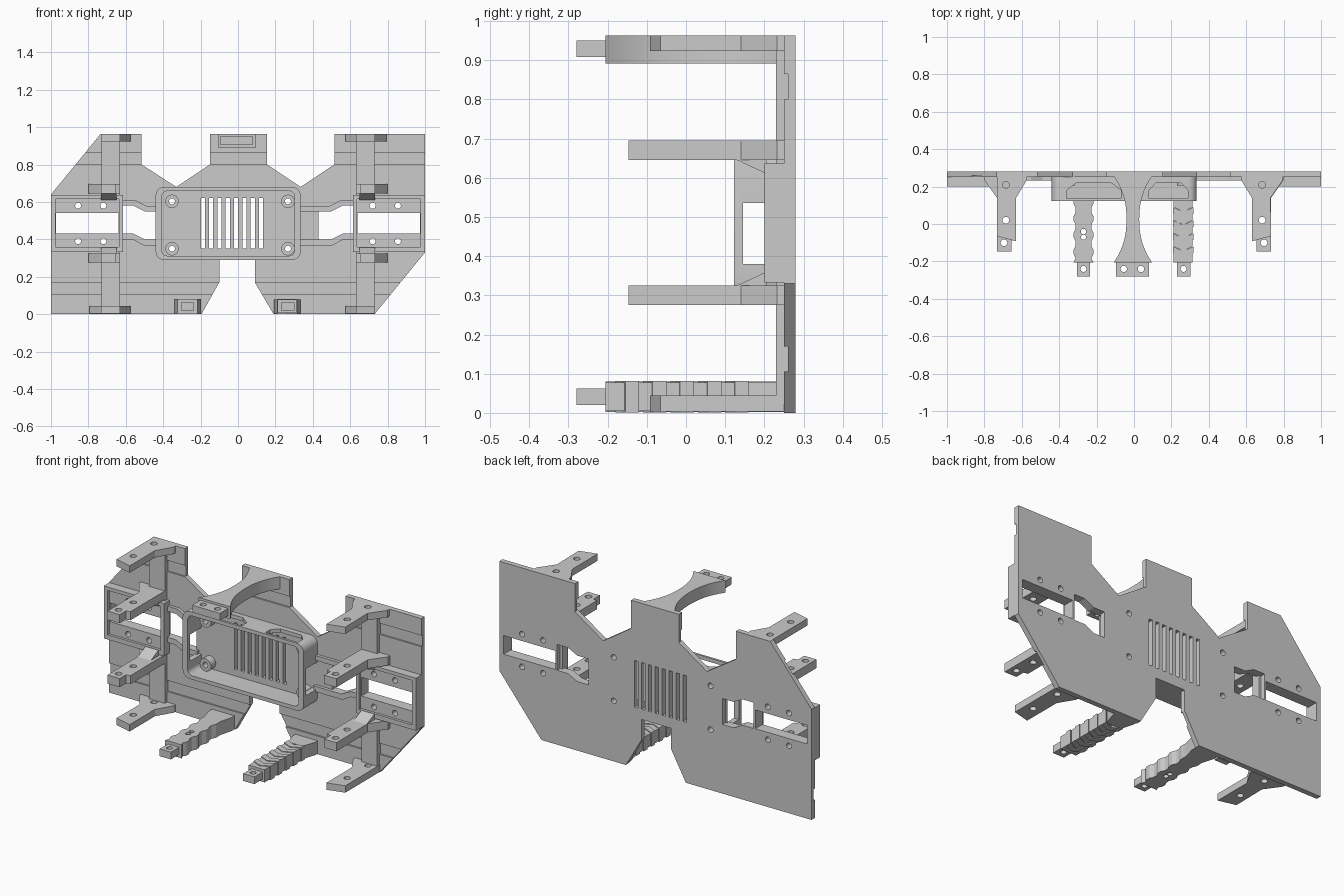
import bpy, bmesh, math

if "Cube" in bpy.data.objects:
    bpy.data.objects.remove(bpy.data.objects["Cube"])


def prism(name, pts, axis, lo, hi):
    """Extrude a 2D outline along an axis: x takes (y,z), y takes (x,z), z takes (x,y)."""
    place = {'x': lambda a, b, t: (t, a, b), 'y': lambda a, b, t: (a, t, b),
             'z': lambda a, b, t: (a, b, t)}[axis]
    bm = bmesh.new()
    rings = [[bm.verts.new(place(a, b, t)) for a, b in pts] for t in (lo, hi)]
    bm.faces.new(rings[0])
    bm.faces.new(rings[1])
    n = len(pts)
    for i in range(n):
        j = (i + 1) % n
        bm.faces.new((rings[0][i], rings[0][j], rings[1][j], rings[1][i]))
    bmesh.ops.recalc_face_normals(bm, faces=bm.faces)
    me = bpy.data.meshes.new(name)
    bm.to_mesh(me)
    bm.free()
    ob = bpy.data.objects.new(name, me)
    bpy.context.collection.objects.link(ob)
    return ob


def rect(a, b, c, d):
    return [(a, c), (b, c), (b, d), (a, d)]


def ring(cx, cy, r, n=24):
    return [(cx + r * math.cos(2 * math.pi * i / n), cy + r * math.sin(2 * math.pi * i / n)) for i in range(n)]


def round_rect(a, b, c, d, r, n=6):
    pts = []
    for k, (x, y) in enumerate([(b - r, d - r), (a + r, d - r), (a + r, c + r), (b - r, c + r)]):
        for i in range(n + 1):
            t = math.pi / 2 * (k + i / n)
            pts.append((x + r * math.cos(t), y + r * math.sin(t)))
    return pts


def flip(pts, s):
    return [(x * s, y) for x, y in pts]


def cut(ob, cutters):
    for c in cutters:
        c.hide_render = True
        m = ob.modifiers.new('cut', 'BOOLEAN')
        m.operation, m.solver, m.object = 'DIFFERENCE', 'EXACT', c
    dg = bpy.context.evaluated_depsgraph_get()
    me = bpy.data.meshes.new_from_object(ob.evaluated_get(dg))
    ob.modifiers.clear()
    ob.data = me
    for c in cutters:
        bpy.data.objects.remove(c)
    return ob


def hole(x, z, r):
    return prism('cutter', ring(x, z, r), 'y', 0.05, 0.35)


SERVO = rect(0.64, 0.972, 0.432, 0.54)
CABLE = [(0.63, 0.58), (0.56, 0.58), (0.5, 0.55), (0.43, 0.55), (0.43, 0.4), (0.5, 0.4), (0.56, 0.43), (0.63, 0.43)]
RIM = [(0.625, 0.61), (0.55, 0.61), (0.49, 0.578), (0.32, 0.578), (0.32, 0.368), (0.505, 0.368), (0.565, 0.4), (0.625, 0.4)]
SCREWS = [(x, z) for x in (0.72, 0.855) for z in (0.39, 0.58)]
POSTS = [(x, z) for x in (-0.353, 0.267) for z in (0.35, 0.603)]

# Back plate with cut-outs and shallow front grooves
outline = [(-0.735, .963), (-0.515, .963), (-0.515, .8), (-0.33, .68), (-0.15, .8), (-0.15, .963),
           (0.155, .963), (0.155, .8), (0.335, .68), (0.515, .8), (0.515, .963), (1, .963), (1, .33),
           (0.73, 0), (0.19, 0), (0.09, .17), (0.09, .29), (-0.1, .29), (-0.1, .17), (-0.195, 0),
           (-1, 0), (-1, .64)]
plate = prism('back_plate', outline, 'y', 0.25, 0.28)
cutters = [prism('cutter', rect(-1.1, 1.1, a, a + 0.065), 'y', 0.2, 0.26) for a in (0.105, 0.8)]
cutters += [prism('cutter', rect(x - 0.011, x + 0.011, 0.35, 0.62), 'y', 0.2, 0.3)
            for x in (-0.188 + 0.0445 * i for i in range(8))]
cutters += [hole(x, z, 0.016) for x, z in POSTS]
for s in (-1, 1):
    cutters += [prism('cutter', flip(p, s), 'y', 0.2, 0.3) for p in (SERVO, CABLE)]
    cutters += [hole(s * x, z, 0.016) for x, z in SCREWS]
cut(plate, cutters)

# Open electronics tray with side and top windows
tray = prism('tray_wall', round_rect(-0.44, 0.335, 0.29, 0.68, 0.045), 'y', 0.122, 0.252)
arch = [(0, .135), (1, .135), (1, .18), (.82, .22), (.18, .22), (0, .18)]
cut(tray, [prism('cutter', round_rect(-0.408, 0.303, 0.312, 0.658, 0.03), 'y', 0.05, 0.3),
           prism('cutter', rect(0.145, 0.25, 0.38, 0.535), 'x', -0.6, -0.38),
           prism('cutter', rect(0.145, 0.25, 0.38, 0.535), 'x', 0.28, 0.5)]
    + [prism('cutter', [(x + u * w, y) for u, y in arch], 'z', 0.63, 0.75)
       for x, w in ((-0.36, 0.29), (0.08, 0.21))])
for x, z in POSTS:
    cut(prism('tray_standoff', ring(x, z, 0.036), 'y', 0.205, 0.252), [hole(x, z, 0.016)])

# Limb mount arms, servo frames and cable channels on both sides
for s in (-1, 1):
    frame = prism('servo_frame', flip(rect(0.615, 1, 0.333, 0.637), s), 'y', 0.2, 0.252)
    cut(frame, [prism('cutter', flip(rect(0.635, 0.975, 0.36, 0.617), s), 'y', 0.1, 0.215),
                prism('cutter', flip(SERVO, s), 'y', 0.1, 0.3)]
        + [hole(s * x, z, 0.016) for x, z in SCREWS])
    rim = RIM if s > 0 else [(max(x, 0.425), z) for x, z in RIM]
    cut(prism('cable_channel_rim', flip(rim, s), 'y', 0.232, 0.252),
        [prism('cutter', flip([(0.3 if x == 0.43 else 0.7 if x == 0.63 else x, z) for x, z in CABLE], s),
               'y', 0.1, 0.3)])
    for a, b in ((0.005, 0.334), (0.636, 0.962)):
        prism('arm_column', flip(rect(0.63, 0.73, a, b), s), 'y', 0.23, 0.262)

    for z in (0.004, 0.923):
        inner = (0.575, 0.25), (0.575, 0.232), (0.63, 0.14)
        # the outer flare is missing where the plate corner is cut away
        full = (z > 0.5) == (s > 0)
        outer = [(0.73, 0.14), (0.795, 0.232), (0.795, 0.25)] if full else [(0.733, 0.14), (0.733, 0.25)]
        arm = prism('outer_arm', flip([*inner, (0.63, -0.092), (0.733, -0.065), *outer], s), 'z', z, z + 0.04)
        cut(arm, [prism('cutter', ring(s * 0.685, y, 0.018), 'z', z - 0.1, z + 0.1) for y in (0.02, 0.21)])

    for z, edge, tip in ((0.275, 0.325, 0.36), (0.645, 0.645, 0.61)):
        pts = [(0.63, 0.25), (0.63, -0.085), (0.655, -0.09), (0.655, -0.147), (0.733, -0.147),
               (0.733, 0.14), (0.798, 0.232), (0.798, 0.25)]
        arm = prism('middle_arm', flip(pts, s), 'z', z, z + 0.05)
        cut(arm, [prism('cutter', ring(s * x, y, 0.018), 'z', z - 0.1, z + 0.1)
                  for x, y in ((0.695, -0.1), (0.685, 0.02))])
        # wedge under the middle arm, resting on the servo frame
        prism('arm_gusset', [(0.13, edge), (0.205, edge), (0.205, tip)], 'x', *sorted((s * 0.65, s * 0.733)))

# Curved upper bracket with two-hole tip
ys = [0.255 - 0.46 * i / 28 for i in range(29)]
half = [0.034 + 0.068 * (abs(y - 0.025) / 0.23) ** 2.3 for y in ys]
cx = -0.006
prism('top_bracket', [(cx - w, y) for w, y in zip(half, ys)]
      + [(cx + w, y) for w, y in reversed(list(zip(half, ys)))], 'z', 0.892, 0.963)
cut(prism('top_bracket_tip', rect(-0.097, 0.08, -0.28, -0.2), 'z', 0.908, 0.95),
    [prism('cutter', ring(x, -0.24, 0.017), 'z', 0.8, 1) for x in (-0.055, 0.037)])

# Lower left bracket with wavy sides
side = [(0.072, 0.252), (0.072, 0.22), (0.052, 0.15)]
side += [(0.053 if (i // 2) % 2 == 0 else 0.042, 0.13 - 0.0223 * i) for i in range(15)] + [(0.053, -0.205)]
left = prism('lower_left_bracket', [(-0.27 - w, y) for w, y in side]
             + [(-0.27 + w, y) for w, y in reversed(side)], 'z', 0.002, 0.08)
cut(left, [prism('cutter', ring(-0.27, y, 0.014), 'z', -0.1, 0.2) for y in (-0.04, -0.07)])

# Lower right bracket made of chevron segments
prism('lower_right_bracket_root', [(0.192, 0.252), (0.192, 0.23), (0.215, 0.15), (0.31, 0.15),
                                   (0.335, 0.23), (0.335, 0.252)], 'z', 0.003, 0.078)
for i in range(10):
    y0, y1, e = 0.16 - 0.035 * i, 0.125 - 0.035 * i, 0.004 * (i % 2)
    w = 0.055 - e
    y1 = max(y1, -0.18)
    end = -0.205 if i == 9 else y1 - 0.025
    prism('lower_right_bracket_segment', [(0.263 - w, y0), (0.263, y0 - 0.025), (0.263 + w, y0),
          (0.263 + w, end if i == 9 else y1), (0.263, end), (0.263 - w, end if i == 9 else y1)],
          'z', 0.001 + e, 0.082 - e)

# Drilled tips of the lower brackets
for x in (-0.27, 0.265):
    cut(prism('lower_bracket_tip', rect(x - 0.036, x + 0.036, -0.28, -0.2), 'z', 0.02, 0.062),
        [prism('cutter', ring(x, -0.24, 0.016), 'z', -0.1, 0.2)])

# Smooth the round surfaces, keep hard edges
bpy.ops.object.select_all(action='SELECT')
bpy.context.view_layer.objects.active = plate
bpy.ops.object.shade_smooth_by_angle(angle=math.radians(25))
